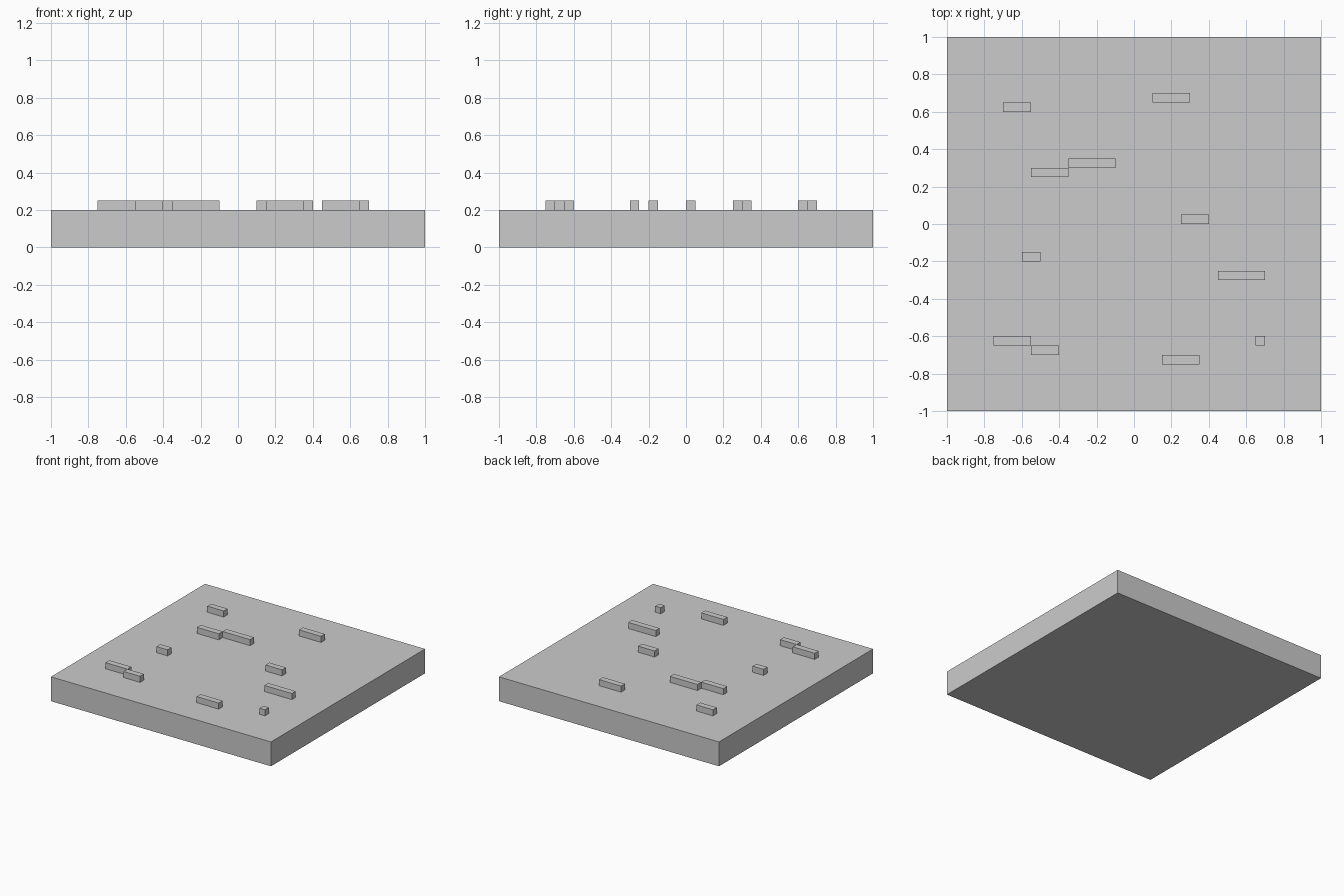
import bpy
import bmesh
from mathutils import Matrix, Vector

if "Cube" in bpy.data.objects:
    bpy.data.objects.remove(bpy.data.objects["Cube"], do_unlink=True)

grey = bpy.data.materials.new("plain grey")
grey.use_nodes = True
grey.diffuse_color = (0.6, 0.6, 0.6, 1)
grey.node_tree.nodes["Principled BSDF"].inputs["Base Color"].default_value = (0.6, 0.6, 0.6, 1)


def box(name, low, high):
    """Flat-sided box between two opposite corners."""
    low, high = Vector(low), Vector(high)
    size = high - low
    bm = bmesh.new()
    bmesh.ops.create_cube(bm, size=1, matrix=Matrix.Diagonal((*size, 1)))
    mesh = bpy.data.meshes.new(name)
    bm.to_mesh(mesh)
    bm.free()
    mesh.materials.append(grey)
    obj = bpy.data.objects.new(name, mesh)
    obj.location = (low + high) / 2
    bpy.context.collection.objects.link(obj)
    return obj


# Ground slab
TOP = 0.2
box("ground_slab", (-1, -1, 0), (1, 1, TOP))

# Small raised tufts: left edge, front edge, length in unit steps
STEP = 0.05
tufts = [
    (-14, 12, 3), (2, 13, 4), (-7, 6, 5), (-11, 5, 4),
    (5, 0, 3), (-12, -4, 2), (9, -6, 5), (-15, -13, 4),
    (-11, -14, 3), (13, -13, 1), (3, -15, 4),
]
for i, (x, y, length) in enumerate(tufts, 1):
    box(f"raised_tuft_{i}",
        (x * STEP, y * STEP, TOP),
        ((x + length) * STEP, (y + 1) * STEP, TOP + STEP))
